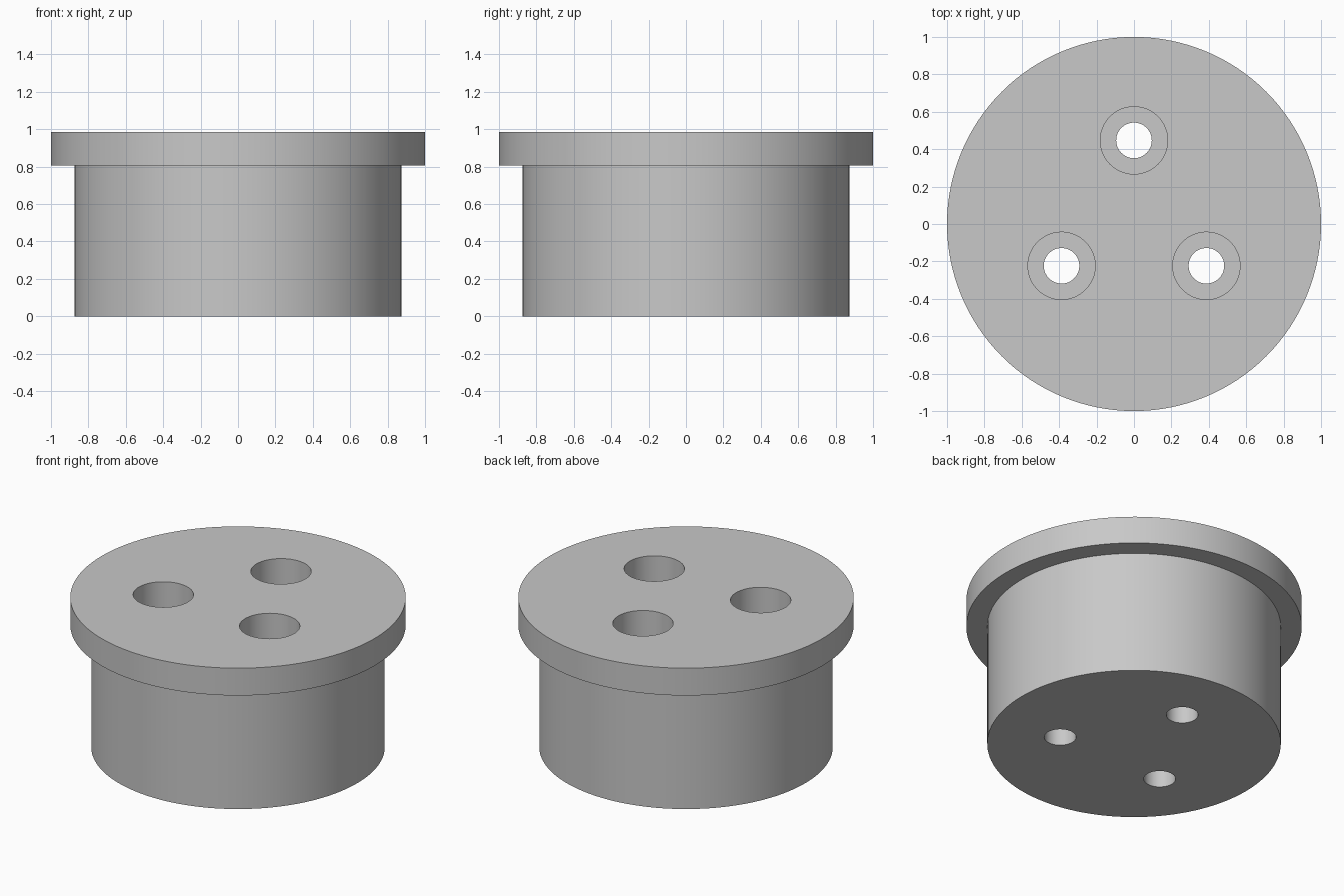
import bpy
import bmesh
from math import radians, cos, sin, tau

old = bpy.data.objects.get("Cube")
if old:
    bpy.data.objects.remove(old, do_unlink=True)

grey = bpy.data.materials.new("plain grey")
grey.use_nodes = True
colour = (0.58, 0.58, 0.58, 1)
grey.diffuse_color = colour
grey.node_tree.nodes["Principled BSDF"].inputs["Base Color"].default_value = colour


def turned(name, profile, sides, centre=(0, 0)):
    """Closed solid of rings (radius, z), listed from bottom to top."""
    bm = bmesh.new()
    rings = []
    for r, z in profile:
        rings.append([bm.verts.new((centre[0] + r * cos(tau * i / sides),
                                    centre[1] + r * sin(tau * i / sides), z))
                      for i in range(sides)])
    for low, high in zip(rings, rings[1:]):
        for i in range(sides):
            j = (i + 1) % sides
            bm.faces.new((low[i], low[j], high[j], high[i]))
    bm.faces.new(rings[0][::-1])
    bm.faces.new(rings[-1])
    mesh = bpy.data.meshes.new(name)
    bm.to_mesh(mesh)
    bm.free()
    mesh.materials.append(grey)
    obj = bpy.data.objects.new(name, mesh)
    bpy.context.collection.objects.link(obj)
    return obj


# Flanged plug: narrower body below, wide rim on top
plug = turned("flanged_plug", [(0.875, 0), (0.875, 0.805), (1, 0.805), (1, 0.985)], 128)
bpy.context.view_layer.objects.active = plug
plug.select_set(True)

# Three counterbored screw holes, evenly spaced about the axis
for angle in (90, 210, 330):
    a = radians(angle)
    cutter = turned("hole_cutter",
                    [(0.095, -0.1), (0.095, 0.6), (0.18, 0.6), (0.18, 1.1)], 64,
                    (0.447 * cos(a), 0.447 * sin(a)))
    cutter.hide_render = True
    cut = plug.modifiers.new("screw_hole", "BOOLEAN")
    cut.operation = "DIFFERENCE"
    cut.solver = "EXACT"
    cut.object = cutter
    bpy.ops.object.modifier_apply(modifier=cut.name)
    bpy.data.objects.remove(cutter, do_unlink=True)

bpy.ops.object.shade_smooth_by_angle(angle=radians(30))
